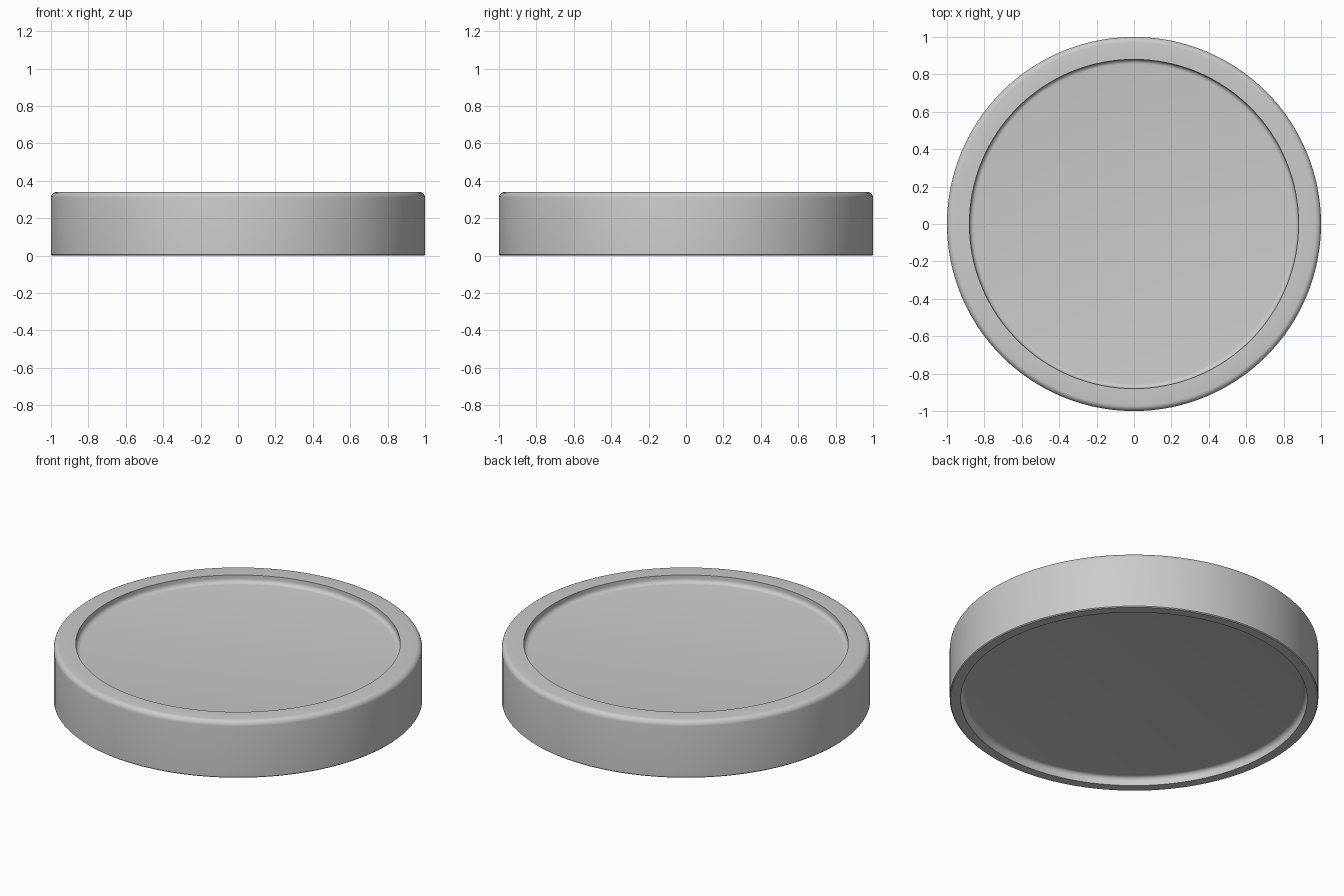
import bpy, bmesh, math

if "Cube" in bpy.data.objects:
    bpy.data.objects.remove(bpy.data.objects["Cube"])

SEGMENTS = 128


def arc(cr, cz, rad, a0, a1, n=5):
    """Profile points (radius, height) along a fillet."""
    return [(cr + rad * math.cos(math.radians(a0 + (a1 - a0) * i / n)),
             cz + rad * math.sin(math.radians(a0 + (a1 - a0) * i / n)))
            for i in range(n + 1)]


def lathe(name, profile):
    """Spin a profile around z; its ends lie on the axis."""
    bm = bmesh.new()
    verts = [bm.verts.new((r, 0, z)) for r, z in profile]
    edges = [bm.edges.new(p) for p in zip(verts, verts[1:])]
    bmesh.ops.spin(bm, geom=verts + edges, cent=(0, 0, 0), axis=(0, 0, 1),
                   angle=math.tau, steps=SEGMENTS, use_duplicate=False)
    bmesh.ops.remove_doubles(bm, verts=bm.verts, dist=1e-5)
    bmesh.ops.recalc_face_normals(bm, faces=bm.faces)
    mesh = bpy.data.meshes.new(name)
    bm.to_mesh(mesh)
    bm.free()
    obj = bpy.data.objects.new(name, mesh)
    bpy.context.collection.objects.link(obj)
    bpy.context.view_layer.objects.active = obj
    obj.select_set(True)
    bpy.ops.object.shade_smooth_by_angle(angle=math.radians(35))
    return obj


# Round base: recessed underside, straight side, rounded rim, recessed top
profile = [(0, 0.05)]
profile += arc(0.915, 0.025, 0.025, 90, 0)     # underside recess fillet
profile += [(0.94, 0), (0.995, 0), (1.0, 0.005)]
profile += arc(0.97, 0.31, 0.03, 0, 90)        # outer top edge
profile += [(0.88, 0.34)]
profile += arc(0.855, 0.32, 0.025, 0, -90)     # top recess fillet
profile += [(0, 0.295)]
lathe("round_base", profile)
